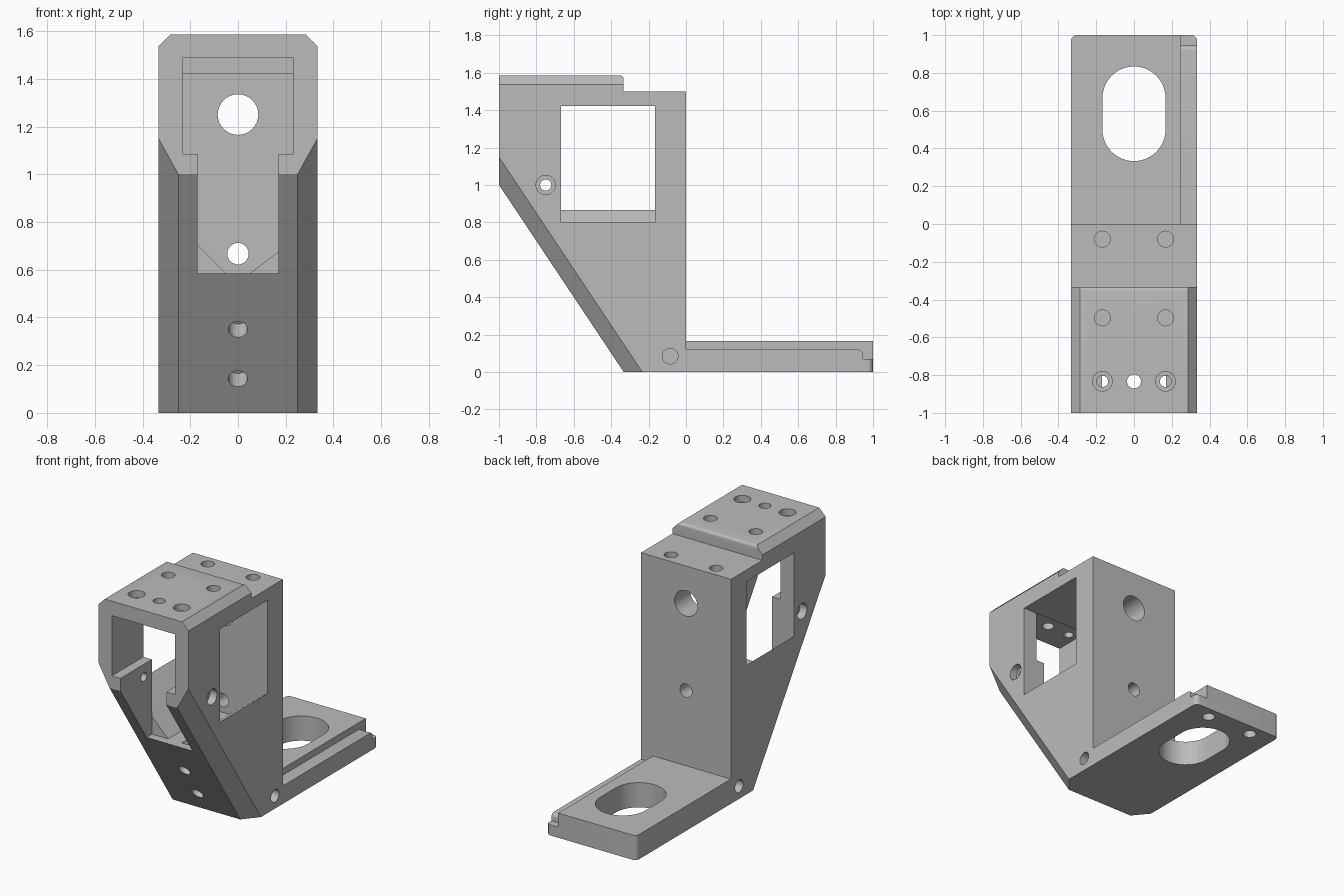
import bpy, bmesh, math
from mathutils import Vector

old = bpy.data.objects.get("Cube")
if old:
    bpy.data.objects.remove(old, do_unlink=True)

grey = bpy.data.materials.new("machined_grey")
grey.use_nodes = True
colour = (0.5, 0.5, 0.5, 1)
grey.diffuse_color = colour
grey.node_tree.nodes["Principled BSDF"].inputs["Base Color"].default_value = colour

HALF = 0.333   # half width of the bracket
WALL = -0.165  # front face of the back wall
FRONT = -0.667 # front edge of the side windows


def prism(name, points, place, lo, hi):
    """Extrude a 2D outline from lo to hi; place maps (u, v, depth) to a point."""
    bm = bmesh.new()
    face = bm.faces.new([bm.verts.new(place(u, v, lo)) for u, v in points])
    shift = Vector(place(0, 0, hi)) - Vector(place(0, 0, lo))
    top = bmesh.ops.extrude_face_region(bm, geom=[face])["geom"]
    bmesh.ops.translate(bm, vec=shift, verts=[g for g in top if isinstance(g, bmesh.types.BMVert)])
    bmesh.ops.recalc_face_normals(bm, faces=bm.faces)
    mesh = bpy.data.meshes.new(name)
    bm.to_mesh(mesh)
    bm.free()
    mesh.materials.append(grey)
    ob = bpy.data.objects.new(name, mesh)
    bpy.context.scene.collection.objects.link(ob)
    return ob


def along_x(y, z, d): return (d, y, z)
def along_y(x, z, d): return (x, d, z)
def along_z(x, y, d): return (x, y, d)


def arc(cx, cy, r, start, end, steps=8):
    angles = [math.radians(start + (end - start) * i / steps) for i in range(steps + 1)]
    return [(cx + r * math.cos(a), cy + r * math.sin(a)) for a in angles]


cutters = []


def cut(name, points, place, lo, hi):
    cutters.append(prism(name, points, place, lo, hi))


def box_cut(name, x0, x1, y0, y1, z0, z1):
    cut(name, [(x0, y0), (x1, y0), (x1, y1), (x0, y1)], along_z, z0, z1)


def drill(name, start, direction, r, depth):
    """Round hole entering at start and running along direction."""
    d = Vector(direction).normalized()
    side = d.orthogonal().normalized()
    other = d.cross(side)
    base = Vector(start) - d * 0.04
    ring = arc(0, 0, r, 0, 360, 32)[:-1]
    cut(name, ring, lambda u, v, t: base + side * u + other * v + d * t, 0, depth + 0.04)


# Body: side outline with foot, upright, raised top pad and sloping front
outline = [(-0.333, 0), (1, 0), (1, 0.165), (0, 0.165), (0, 1.5), (-0.333, 1.5)]
outline += arc(-0.351, 1.567, 0.018, 0, 90, 4) + [(-1, 1.585), (-1, 1)]
body = prism("mounting_bracket", outline, along_x, -HALF, HALF)

# Bevelled long edges of the top pad and the sloping front
for s in (-1, 1):
    cut("pad_bevel", [(s * 0.285, 1.585), (s * 0.235, 1.635), (s * 0.45, 1.635), (s * 0.45, 1.418)],
        along_y, -1.1, -0.2)
    slope = Vector((0, 0.667, -1))
    a, b = Vector((s * 0.25, -1, 1)), Vector((s * HALF, -1, 1.15))
    across = b - a
    away = across.cross(slope) * s
    if away.y > 0:
        away = -away
    away.normalize()
    cut("slope_bevel", [(-1, 0), (2, 0), (2, 1), (-1, 1)],
        lambda u, v, t, a=a, across=across, away=away: a + across * u + away * v * 0.3 + slope * t,
        -0.5, 1.5)

# Cavity: side windows with a funnel floor, wide front pocket and narrow front slot
cut("window", [(-0.4, 1.422), (-0.4, 0.932), (-0.05, 0.585), (0.05, 0.585), (0.4, 0.851), (0.4, 1.422)],
    along_y, FRONT, WALL)
box_cut("front_pocket", -0.233, 0.233, -1.1, FRONT + 0.001, 1.085, 1.488)
box_cut("front_slot", -0.17, 0.17, -1.1, FRONT + 0.001, 0.585, 1.2)

# Foot: long slot, stepped side rail and rounded rear corners
cut("foot_slot", arc(0, 0.667, 0.167, 0, 180, 24) + arc(0, 0.5, 0.167, 180, 360, 24),
    along_z, -0.1, 0.3)
rail = [(0, 0.3), (0, 0.12)] + arc(0.92, 0.095, 0.025, 90, 0, 6) + [(0.945, 0.07), (1.1, 0.07), (1.1, 0.3)]
cut("rail_step", rail, along_x, 0.245, 0.4)
for s in (-1, 1):
    corner = [(s * x, y) for x, y in arc(HALF - 0.03, 0.97, 0.03, 0, 90, 8)]
    cut("corner_round", corner + [(s * 0.303, 1.05), (s * 0.4, 1.05), (s * 0.4, 0.97)], along_z, -0.1, 0.3)

# Holes in mirrored pairs
for s in (-1, 1):
    x = s * 0.167
    drill("rear_top_hole", (x, -0.08, 1.5), (0, 0, -1), 0.042, 0.13)
    drill("mid_top_hole", (x, -0.497, 1.585), (0, 0, -1), 0.042, 0.12)
    drill("front_top_bore", (x, -0.833, 1.585), (0, 0, -1), 0.052, 0.045)
    drill("front_top_hole", (x, -0.833, 1.585), (0, 0, -1), 0.03, 0.15)
    drill("foot_under_hole", (x, 0.92, 0), (0, 0, 1), 0.04, 0.1)
    drill("side_bore", (s * HALF, -0.75, 1), (-s, 0, 0), 0.052, 0.05)
    drill("side_hole", (s * HALF, -0.75, 1), (-s, 0, 0), 0.03, 0.22)
    drill("side_low_hole", (s * HALF, -0.085, 0.085), (-s, 0, 0), 0.042, 0.12)

# Centre holes
drill("top_centre_hole", (0, -0.833, 1.585), (0, 0, -1), 0.037, 0.15)
drill("wall_large_hole", (0, 0, 1.25), (0, -1, 0), 0.085, 0.2)
drill("wall_small_hole", (0, 0, 0.667), (0, -1, 0), 0.045, 0.2)
for z in (0.35, 0.143):
    drill("slope_hole", (0, -HALF - 0.667 * z, z), (0, 1, 0.667), 0.04, 0.1)

# Carve the body, then drop the cutters
for c in cutters:
    m = body.modifiers.new(c.name, "BOOLEAN")
    m.operation, m.solver, m.object = "DIFFERENCE", "EXACT", c
bpy.context.view_layer.update()
carved = bpy.data.meshes.new_from_object(body.evaluated_get(bpy.context.evaluated_depsgraph_get()))
body.modifiers.clear()
body.data = carved
carved.name = "mounting_bracket"
for c in cutters:
    bpy.data.objects.remove(c, do_unlink=True)

# Smooth the bores, keep the machined edges sharp
bpy.context.view_layer.objects.active = body
body.select_set(True)
bpy.ops.object.shade_smooth_by_angle(angle=math.radians(30))
